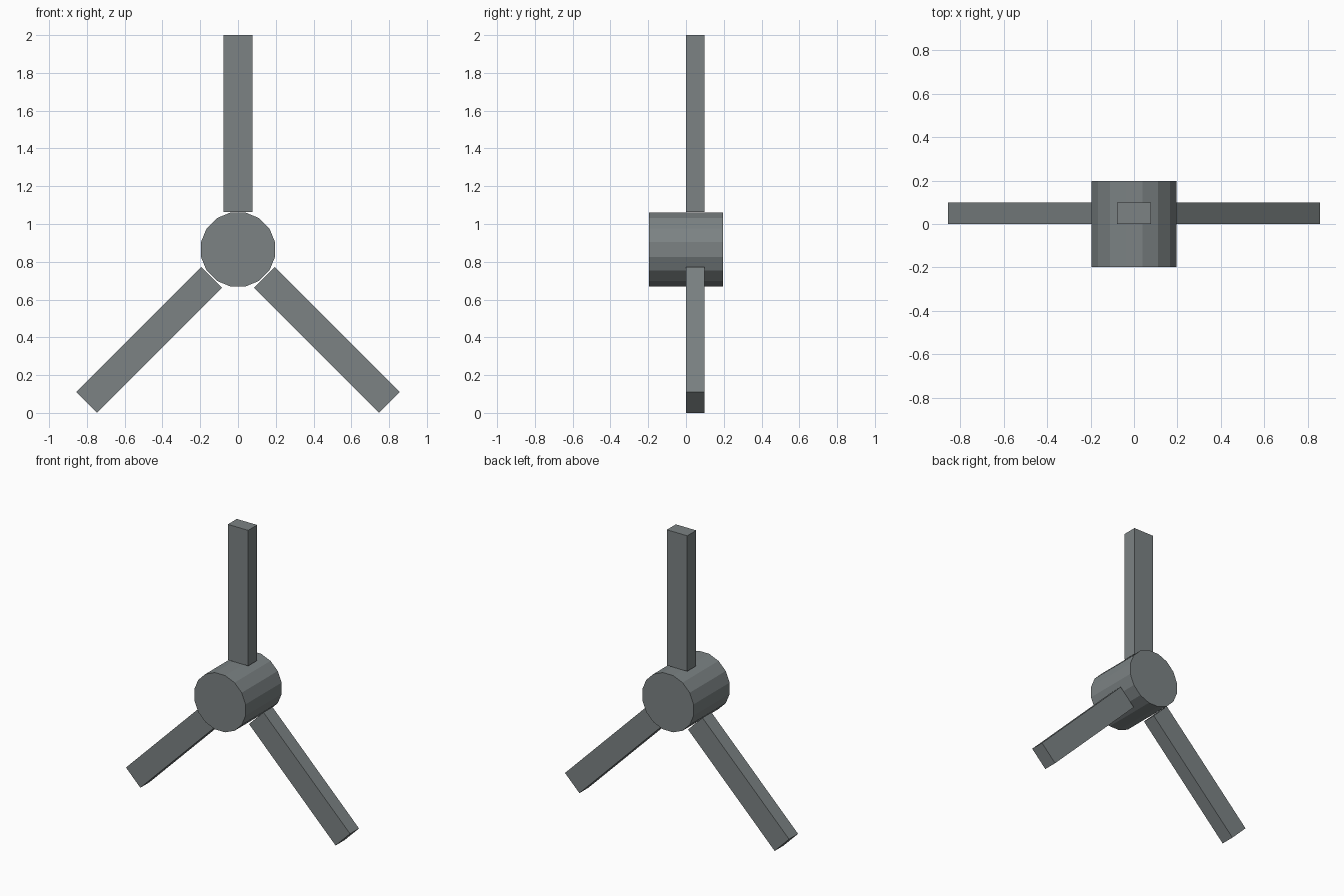
import bpy
import math
from mathutils import Matrix, Vector

cube = bpy.data.objects.get("Cube")
if cube:
    bpy.data.objects.remove(cube, do_unlink=True)

# Single slate grey material
grey = bpy.data.materials.new("slate_grey")
grey.use_nodes = True
colour = (0.2, 0.225, 0.23, 1)
grey.diffuse_color = colour
grey.node_tree.nodes["Principled BSDF"].inputs["Base Color"].default_value = colour

HUB_Z, HUB_RADIUS, HUB_DEPTH = 0.865, 0.2, 0.394
ROOT, LENGTH, WIDTH, THICK = 0.197, 0.937, 0.156, 0.098


def finish(obj, name):
    obj.name = name
    obj.data.materials.append(grey)


# Hub: sixteen flat sides, axis along y, turned half a side so flats face the axes
bpy.ops.mesh.primitive_cylinder_add(vertices=16, radius=HUB_RADIUS, depth=HUB_DEPTH)
hub = bpy.context.object
hub.data.transform(Matrix.Translation((0, 0, HUB_Z))
                   @ Matrix.Rotation(math.pi / 2, 4, "X")
                   @ Matrix.Rotation(math.pi / 16, 4, "Z"))
finish(hub, "hub")


# Blades: plain bars standing off the hub, behind its middle plane
def blade(name, degrees, pivot_z):
    bpy.ops.mesh.primitive_cube_add(size=1)
    obj = bpy.context.object
    centre = Vector((0, THICK / 2, ROOT + LENGTH / 2))
    obj.data.transform(Matrix.Translation((0, 0, pivot_z))
                       @ Matrix.Rotation(math.radians(degrees), 4, "Y")
                       @ Matrix.Translation(centre)
                       @ Matrix.Diagonal((WIDTH, THICK, LENGTH, 1)))
    finish(obj, name)


blade("top_blade", 0, 0.866)
blade("left_blade", 135, 0.857)
blade("right_blade", -135, 0.857)
